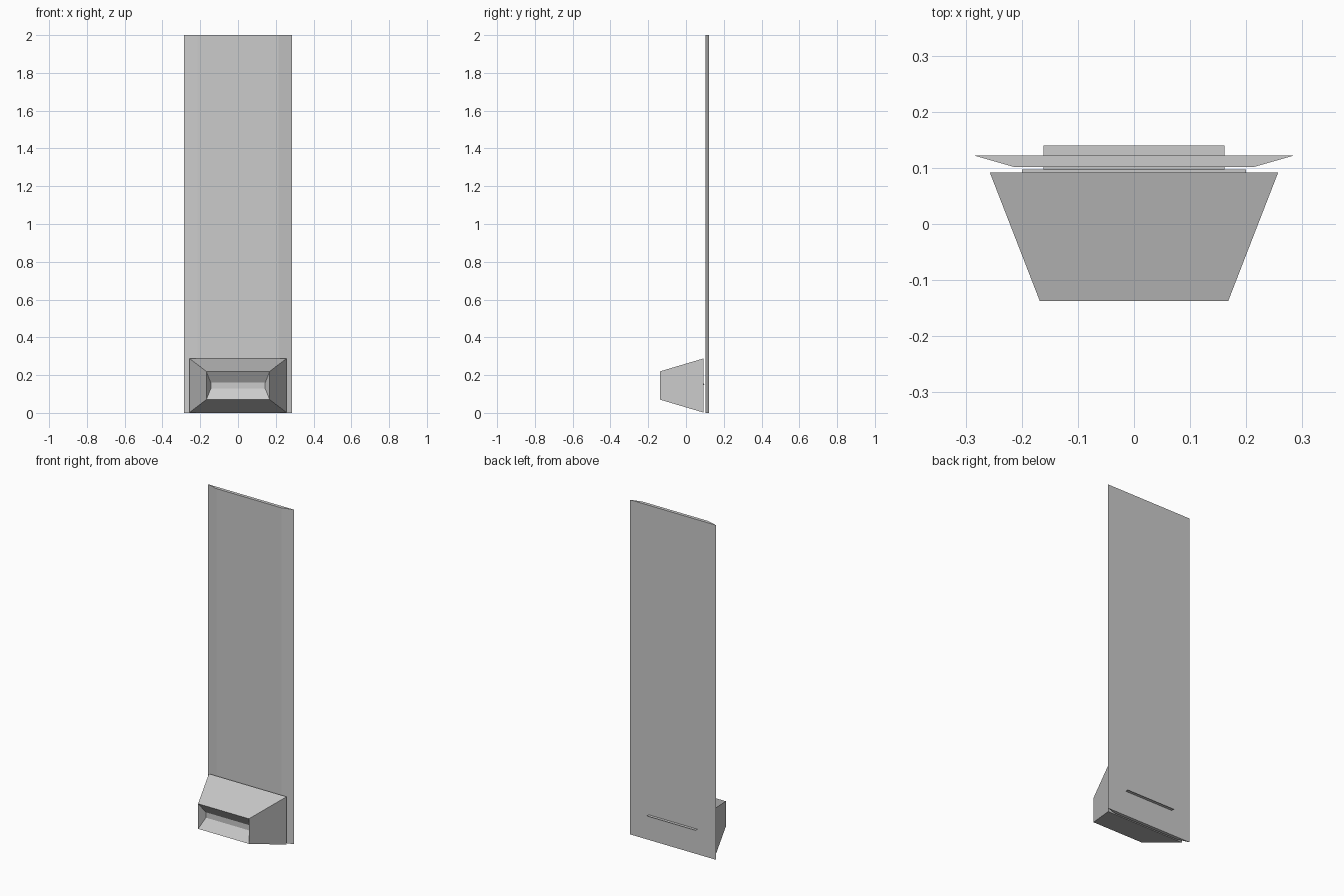
import bpy, bmesh

if "Cube" in bpy.data.objects:
    bpy.data.objects.remove(bpy.data.objects["Cube"])


def make_object(name, bm, fix_normals=True):
    if fix_normals:
        bmesh.ops.recalc_face_normals(bm, faces=bm.faces[:])
    mesh = bpy.data.meshes.new(name)
    bm.to_mesh(mesh)
    bm.free()
    ob = bpy.data.objects.new(name, mesh)
    bpy.context.collection.objects.link(ob)
    return ob


def rect(bm, hx, y, z0, z1):
    """Loop of four vertices, upright in the XZ plane."""
    return [bm.verts.new(p) for p in
            ((-hx, y, z0), (hx, y, z0), (hx, y, z1), (-hx, y, z1))]


def loft(name, sections):
    """Closed solid through rectangles (half width, y, bottom, top)."""
    bm = bmesh.new()
    loops = [rect(bm, *s) for s in sections]
    for a, b in zip(loops, loops[1:]):
        for i in range(4):
            j = (i + 1) % 4
            bm.faces.new((a[i], a[j], b[j], b[i]))
    bm.faces.new(loops[0])
    bm.faces.new(loops[-1])
    return make_object(name, bm)


# Tall back panel with bevelled front sides
loft("back_panel", [(0.285, 0.122, 0, 2), (0.215, 0.102, 0, 2)])

# Tapered hood with a splayed recess in its front
loft("hood", [(0.257, 0.092, 0.002, 0.288),
              (0.168, -0.137, 0.07, 0.22),
              (0.144, -0.097, 0.128, 0.16)])

# Small wedge-shaped lip behind the hood
loft("slot_lip", [(0.2, 0.09, 0.148, 0.162), (0.2, 0.097, 0.148, 0.150)])

# Thin tongue passing through the panel, single sheet facing down
bm = bmesh.new()
corners = ((-0.161, 0.096), (-0.161, 0.14), (0.161, 0.14), (0.161, 0.096))
bm.faces.new([bm.verts.new((x, y, 0.15)) for x, y in corners])
make_object("slot_tongue", bm, fix_normals=False)
